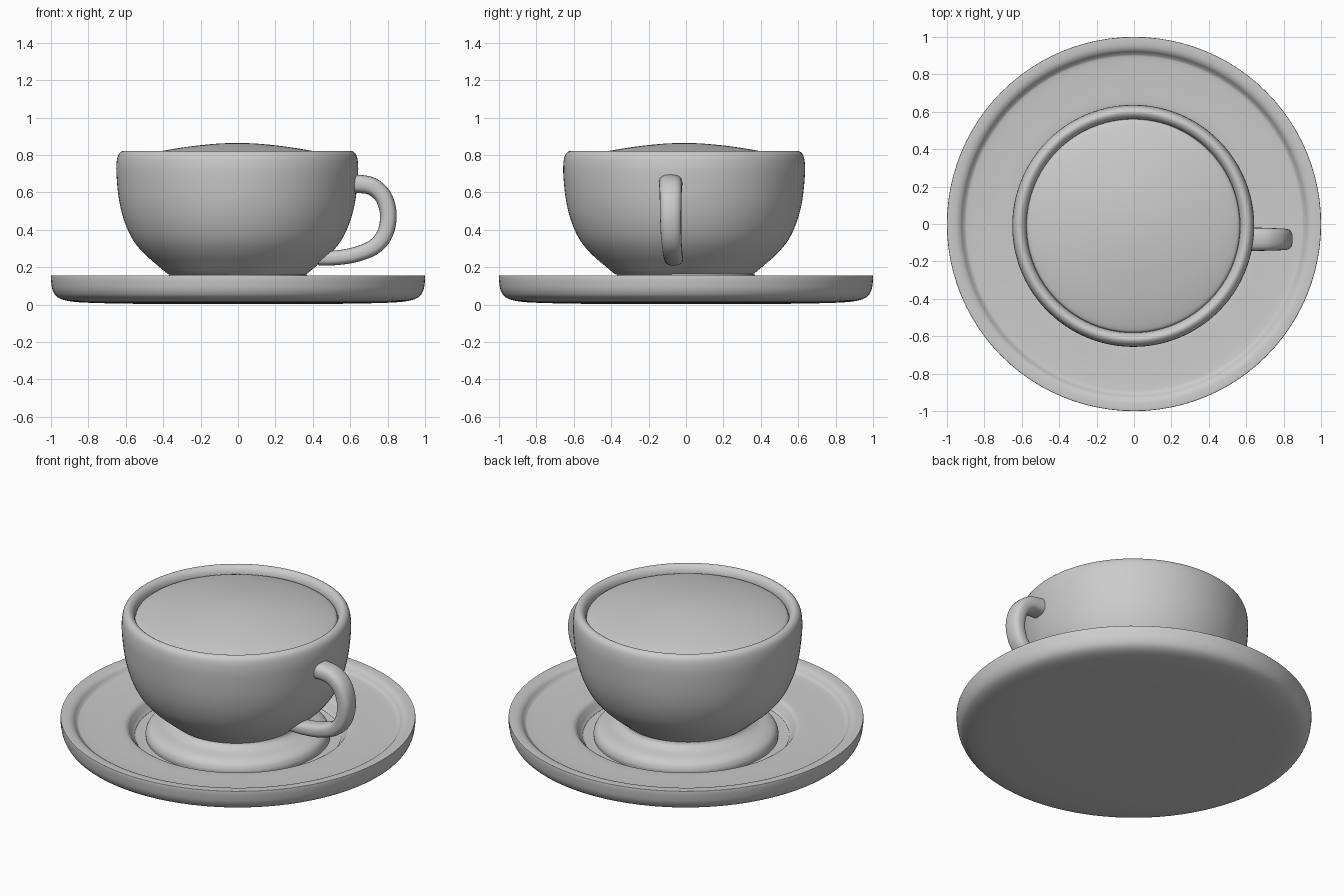
import bpy, bmesh
from math import cos, sin, pi, copysign
from mathutils import Vector

if "Cube" in bpy.data.objects:
    bpy.data.objects.remove(bpy.data.objects["Cube"])


def smooth_path(points, steps=5):
    """Catmull-Rom curve through the given points."""
    p = [Vector(q) for q in points]
    p = [2 * p[0] - p[1]] + p + [2 * p[-1] - p[-2]]
    out = []
    for i in range(1, len(p) - 2):
        a, b, c, d = p[i - 1:i + 3]
        for k in range(steps):
            t = k / steps
            out.append(0.5 * (2 * b + (c - a) * t + (2 * a - 5 * b + 4 * c - d) * t * t
                              + (3 * b - a - 3 * c + d) * t ** 3))
    return out + [p[-2]]


def finish(name, bm, location=(0, 0, 0)):
    bmesh.ops.remove_doubles(bm, verts=bm.verts, dist=0.0002)
    bmesh.ops.recalc_face_normals(bm, faces=bm.faces)
    mesh = bpy.data.meshes.new(name)
    bm.to_mesh(mesh)
    bm.free()
    obj = bpy.data.objects.new(name, mesh)
    obj.location = location
    bpy.context.collection.objects.link(obj)
    bpy.ops.object.select_all(action='DESELECT')
    obj.select_set(True)
    bpy.context.view_layer.objects.active = obj
    bpy.ops.object.shade_smooth_by_angle(angle=0.8)
    return obj


def bridge(bm, rings):
    for r0, r1 in zip(rings, rings[1:]):
        n = len(r0)
        for j in range(n):
            bm.faces.new((r0[j], r0[(j + 1) % n], r1[(j + 1) % n], r1[j]))


def lathe(name, profile, location=(0, 0, 0), sides=96):
    bm = bmesh.new()
    rings = [[bm.verts.new((max(r, 0) * cos(2 * pi * j / sides),
                            max(r, 0) * sin(2 * pi * j / sides), z)) for j in range(sides)]
             for r, z in smooth_path(profile)]
    bridge(bm, rings)
    return finish(name, bm, location)


CUP = (-0.004, -0.01, 0)

# Saucer: flat underside, upright rim, gently dished floor and sunken well
lathe("saucer", [(0, 0.004), (0.5, 0.004), (0.8, 0.01), (0.91, 0.02), (0.965, 0.04),
                 (0.99, 0.075), (0.999, 0.12), (1.0, 0.15), (0.994, 0.156), (0.955, 0.154),
                 (0.93, 0.143), (0.91, 0.122), (0.885, 0.113), (0.78, 0.107), (0.66, 0.104),
                 (0.625, 0.095), (0.605, 0.07), (0.585, 0.045), (0.55, 0.035), (0.3, 0.035),
                 (0, 0.035)])

# Spreading foot under the cup
lathe("cup_foot", [(0.52, 0.035), (0.52, 0.06), (0.505, 0.09), (0.47, 0.11),
                   (0.41, 0.125), (0.375, 0.145), (0.365, 0.165)])

# Cup bowl with rounded lip
lathe("cup_bowl", [(0.365, 0.16), (0.385, 0.175), (0.43, 0.213), (0.5, 0.275), (0.56, 0.35),
                   (0.605, 0.45), (0.632, 0.56), (0.645, 0.68), (0.646, 0.75), (0.636, 0.8),
                   (0.612, 0.821), (0.588, 0.812), (0.573, 0.785), (0.57, 0.74)], CUP)

# Domed drink surface
lathe("drink", [(0.572, 0.765), (0.55, 0.785), (0.42, 0.818), (0.25, 0.846),
                (0.1, 0.861), (0, 0.864)], CUP)

# Handle: rounded-rectangle section swept along a loop (x, y, z)
path = smooth_path([(0.58, -0.082, 0.645), (0.65, -0.082, 0.645), (0.72, -0.082, 0.63),
                    (0.778, -0.082, 0.575), (0.804, -0.082, 0.48), (0.786, -0.08, 0.38),
                    (0.73, -0.075, 0.31), (0.63, -0.07, 0.268), (0.52, -0.066, 0.25),
                    (0.43, -0.066, 0.248)])
bm = bmesh.new()
rings = []
for i, c in enumerate(path):
    tangent = (path[min(i + 1, len(path) - 1)] - path[max(i - 1, 0)]).normalized()
    side = Vector((0, 1, 0))
    normal = tangent.cross(side).normalized()
    f = i / (len(path) - 1)
    wide, thick = 0.064 - 0.016 * f, 0.05 - 0.012 * f
    ring = []
    for j in range(24):
        a = 2 * pi * j / 24
        u, v = (copysign(abs(q) ** 0.75, q) for q in (cos(a), sin(a)))
        ring.append(bm.verts.new(c + side * u * wide + normal * v * thick))
    rings.append(ring)
bridge(bm, rings)
bm.faces.new(rings[0])
bm.faces.new(rings[-1])
finish("handle", bm)
